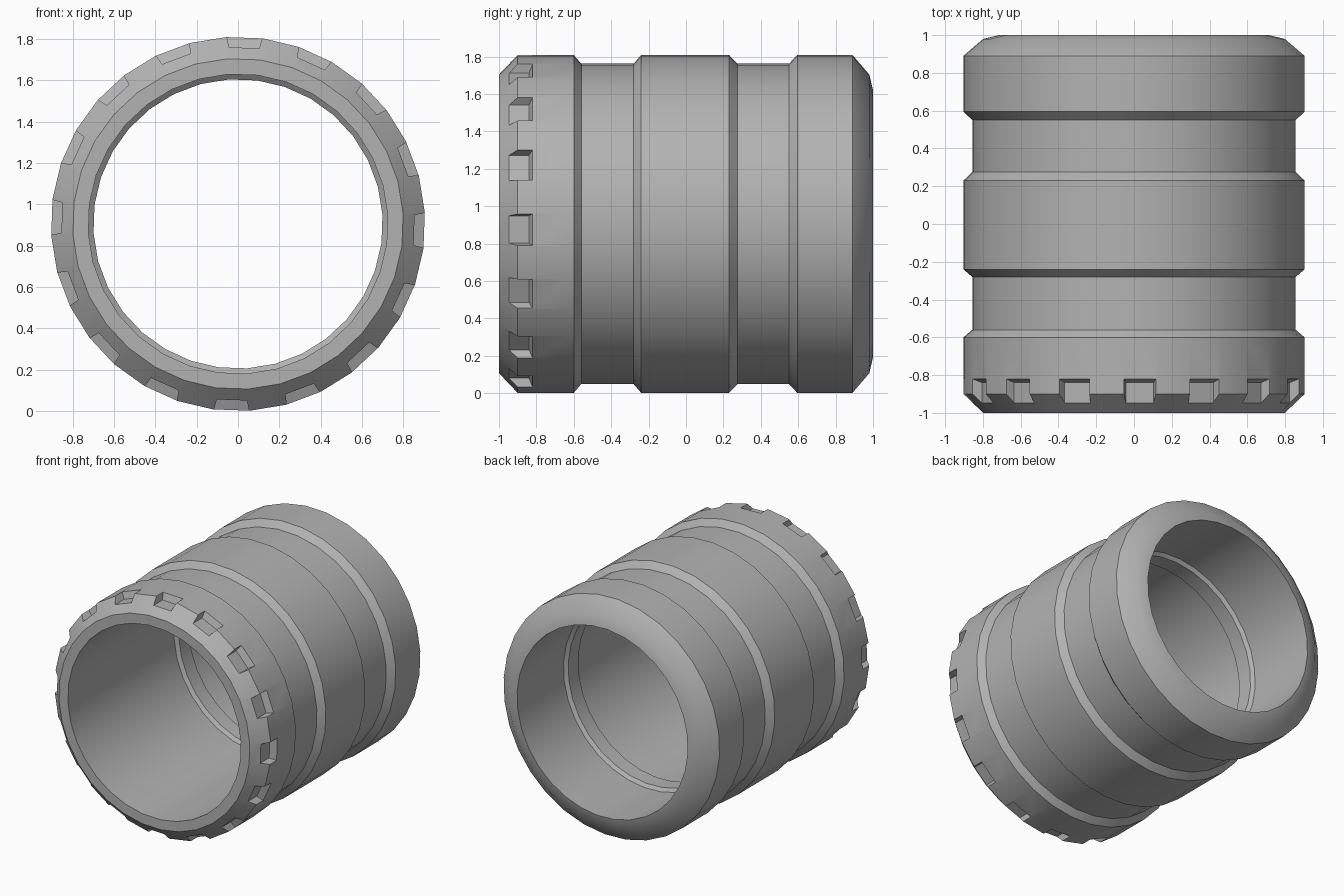
import bpy, bmesh, math
from mathutils import Matrix

if "Cube" in bpy.data.objects:
    bpy.data.objects.remove(bpy.data.objects["Cube"])

SIDES, R = 32, 0.905
STEP = 2 * math.pi / SIDES
TURN = math.radians(88)          # direction of the first notch / face centre

grey = bpy.data.materials.new("plain_grey")
grey.diffuse_color = (0.45, 0.45, 0.45, 1)
grey.use_nodes = True
grey.node_tree.nodes["Principled BSDF"].inputs["Base Color"].default_value = grey.diffuse_color


def make_object(name, bm):
    bmesh.ops.recalc_face_normals(bm, faces=bm.faces)
    mesh = bpy.data.meshes.new(name)
    bm.to_mesh(mesh)
    bm.free()
    mesh.materials.append(grey)
    ob = bpy.data.objects.new(name, mesh)
    bpy.context.collection.objects.link(ob)
    return ob


# Sleeve: closed (y, radius) profile revolved about the y axis
profile = [
    (-1.0, 0.80), (-0.90, R), (-0.60, R), (-0.56, 0.858), (-0.28, 0.858), (-0.24, R),
    (0.23, R), (0.275, 0.858), (0.55, 0.858), (0.595, R), (0.89, R), (0.98, 0.80), (1.0, 0.715),
    (0.43, 0.725), (0.41, 0.70), (0.29, 0.70), (0.27, 0.725), (-1.0, 0.725),
]
bm = bmesh.new()
rings = []
for k in range(SIDES):
    a = TURN + (k + 0.5) * STEP
    rings.append([bm.verts.new((r * math.cos(a), y, R + r * math.sin(a))) for y, r in profile])
n = len(profile)
for k in range(SIDES):
    p, q = rings[k], rings[(k + 1) % SIDES]
    for i in range(n):
        j = (i + 1) % n
        bm.faces.new((p[i], p[j], q[j], q[i]))
sleeve = make_object("ring_sleeve", bm)

# Notch cutters: tapered blocks on every other face of the front rim
bm = bmesh.new()
for k in range(SIDES // 2):
    rot = Matrix.Translation((0, 0, R)) @ Matrix.Rotation(-(TURN + 2 * k * STEP - math.pi / 2), 4, 'Y')
    lo, hi = [], []
    for sx, y_lo, y_hi in ((-1, -0.97, -0.97), (1, -0.97, -0.97), (1, -0.84, -0.816), (-1, -0.84, -0.816)):
        lo.append(bm.verts.new(rot @ Matrix.Translation((sx * 0.073, y_lo, 0.852)).to_translation()))
        hi.append(bm.verts.new(rot @ Matrix.Translation((sx * 0.087, y_hi, 0.91)).to_translation()))
    bm.faces.new(lo)
    bm.faces.new(hi)
    for i in range(4):
        j = (i + 1) % 4
        bm.faces.new((lo[i], lo[j], hi[j], hi[i]))
cutter = make_object("notch_cutter", bm)
cutter.hide_render = True

# Cut the notches, then drop the helper
mod = sleeve.modifiers.new("notches", 'BOOLEAN')
mod.operation, mod.solver, mod.object = 'DIFFERENCE', 'EXACT', cutter
bpy.context.view_layer.objects.active = sleeve
sleeve.select_set(True)
bpy.ops.object.modifier_apply(modifier=mod.name)
bpy.data.objects.remove(cutter)

# Smooth shading with crisp bevel edges
bpy.ops.object.shade_smooth_by_angle(angle=math.radians(30))
